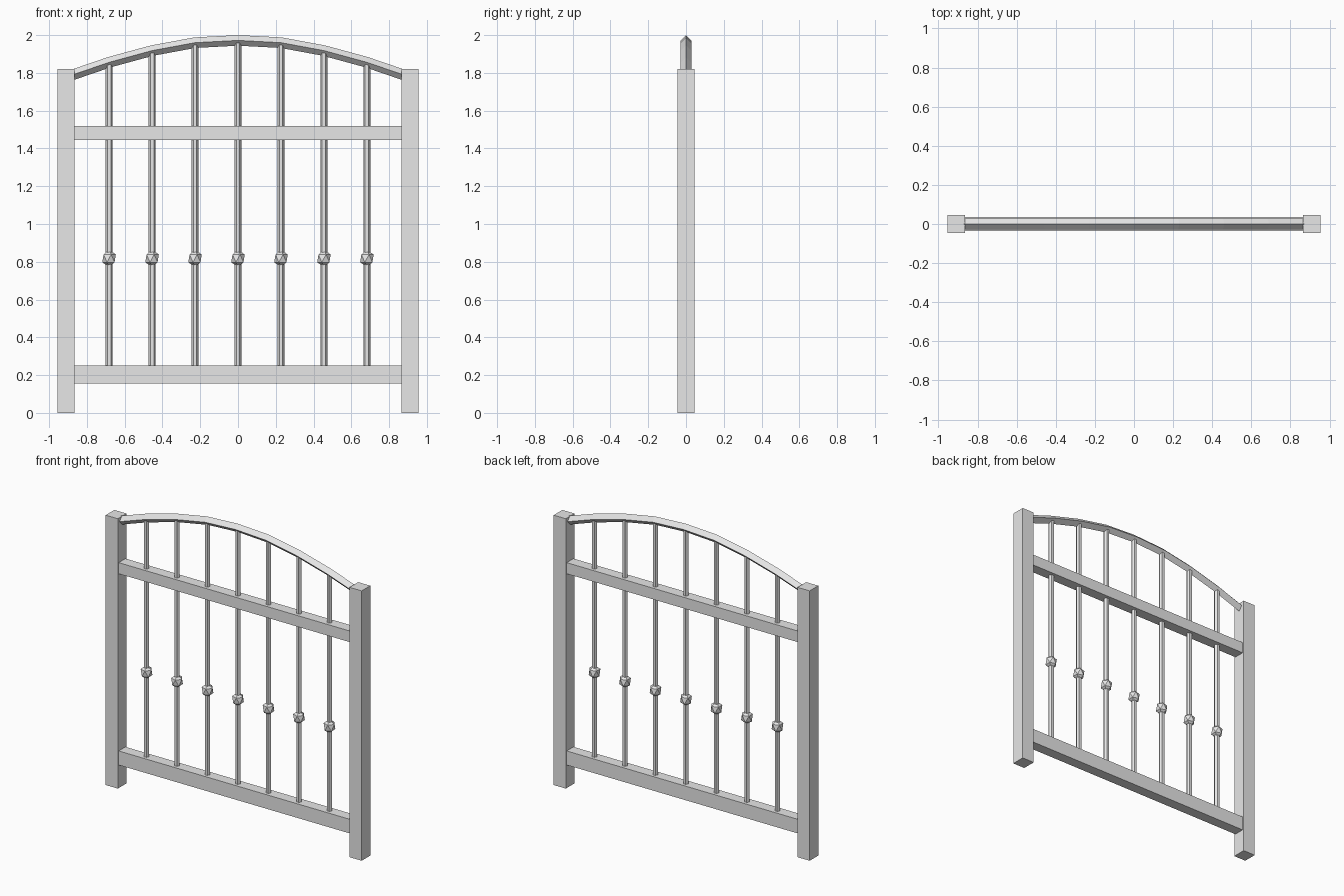
import bpy
import math
from mathutils import Vector

if "Cube" in bpy.data.objects:
    bpy.data.objects.remove(bpy.data.objects["Cube"])

metal = bpy.data.materials.new("light_grey_metal")
metal.diffuse_color = (0.8, 0.8, 0.8, 1)
metal.use_nodes = True
metal.node_tree.nodes["Principled BSDF"].inputs["Base Color"].default_value = metal.diffuse_color

SPACING = 0.2275
# Arch centre heights, from the middle outwards, one step per baluster
ARCH_Z = [1.972, 1.960, 1.918, 1.856, 1.778]


def finish(name):
    obj = bpy.context.object
    obj.name = name
    obj.data.materials.append(metal)
    return obj


def box(name, x0, x1, half_depth, z0, z1):
    bpy.ops.mesh.primitive_cube_add(size=1, location=((x0 + x1) / 2, 0, (z0 + z1) / 2))
    obj = finish(name)
    obj.scale = (x1 - x0, 2 * half_depth, z1 - z0)
    return obj


# Square side posts
box("left_post", -0.955, -0.865, 0.046, 0, 1.82)
box("right_post", 0.865, 0.955, 0.046, 0, 1.82)

# Horizontal rails
box("lower_rail", -0.87, 0.87, 0.036, 0.155, 0.25)
box("upper_rail", -0.87, 0.87, 0.036, 1.445, 1.52)

# Balusters with faceted knobs
for i in range(-3, 4):
    x = i * SPACING
    bottom, top = 0.2, ARCH_Z[abs(i)]
    bpy.ops.mesh.primitive_cylinder_add(vertices=6, radius=0.018, depth=top - bottom,
                                        location=(x, 0, (top + bottom) / 2),
                                        rotation=(0, 0, math.radians(30)))
    finish("baluster")
    bpy.ops.mesh.primitive_ico_sphere_add(subdivisions=1, radius=0.04, location=(x, 0, 0.818))
    finish("baluster_knob").scale = (1, 1, 1.15)

# Arched top bar: diamond section swept along the arch with mitred joints
R = 0.028
path = [Vector((i * SPACING, 0, ARCH_Z[abs(i)])) for i in range(-4, 5)]
verts, faces = [], []
for i, p in enumerate(path):
    tangent = (path[min(i + 1, 8)] - path[max(i - 1, 0)]).normalized()
    up = Vector((-tangent.z, 0, tangent.x))
    side = Vector((0, 1, 0))
    verts += [p + up * R, p + side * R, p - up * R, p - side * R]
for i in range(8):
    for k in range(4):
        a, b = 4 * i + k, 4 * i + (k + 1) % 4
        faces.append((a, a + 4, b + 4, b))
faces += [(0, 1, 2, 3), (35, 34, 33, 32)]
mesh = bpy.data.meshes.new("arched_top_bar")
mesh.from_pydata(verts, [], faces)
mesh.materials.append(metal)
arch = bpy.data.objects.new("arched_top_bar", mesh)
bpy.context.collection.objects.link(arch)

# Make all arch faces point outwards
import bmesh
bm = bmesh.new()
bm.from_mesh(mesh)
bmesh.ops.recalc_face_normals(bm, faces=bm.faces)
bm.to_mesh(mesh)
bm.free()
